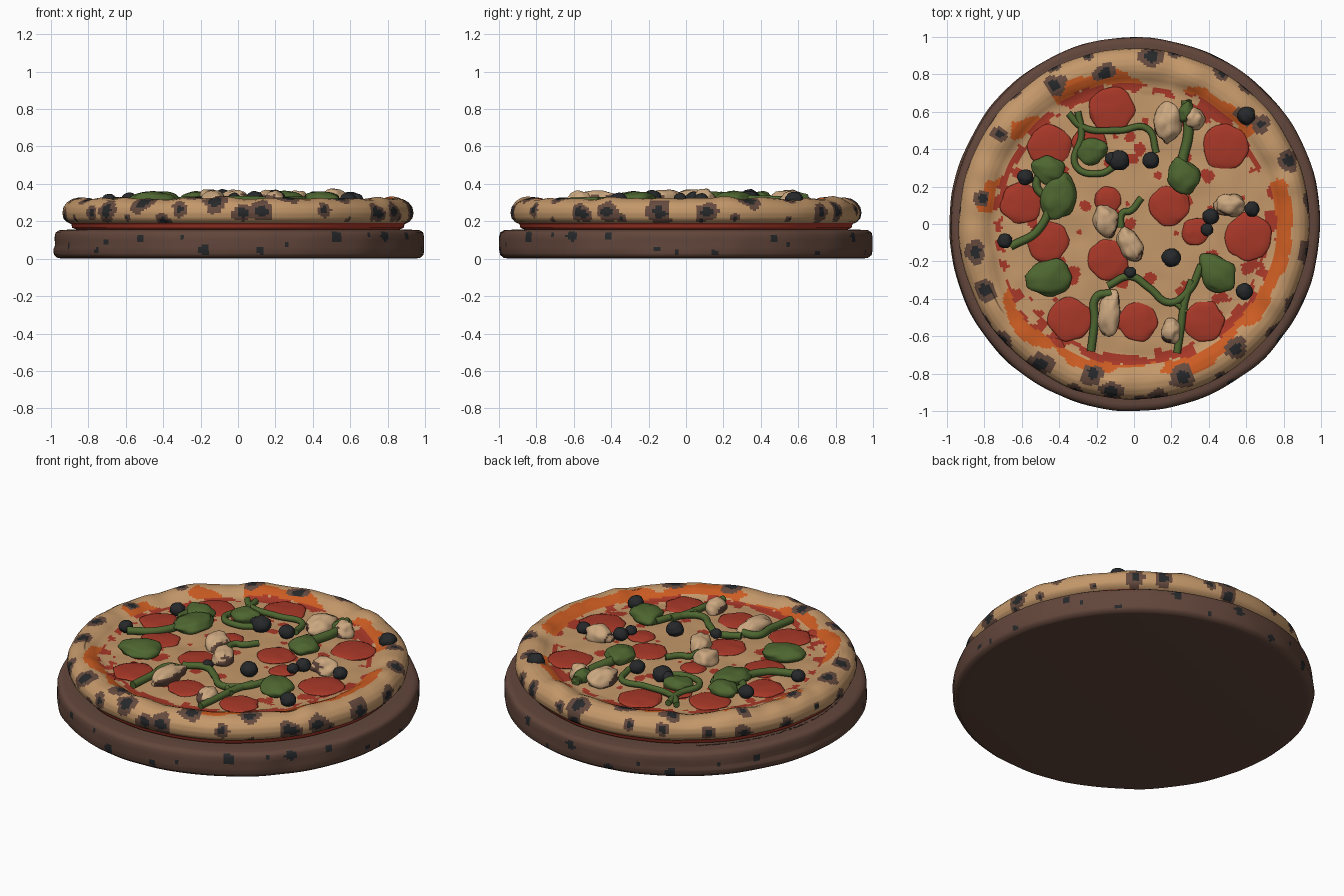
import bpy, bmesh, math, random
from mathutils import Vector, Matrix, noise

if "Cube" in bpy.data.objects:
    bpy.data.objects.remove(bpy.data.objects["Cube"])

random.seed(4)
TAU = math.tau


def material(name, rgb):
    m = bpy.data.materials.new(name)
    lin = [((c / 255 + 0.055) / 1.055) ** 2.4 for c in rgb]
    m.diffuse_color = (*lin, 1)
    m.use_nodes = True
    m.node_tree.nodes["Principled BSDF"].inputs["Base Color"].default_value = m.diffuse_color
    return m


TAN = material("baked dough", (196, 152, 106))
BROWN = material("toasted brown", (101, 74, 62))
BLACK = material("char black", (38, 40, 42))
RED = material("tomato red", (168, 56, 40))
ORANGE = material("melted orange", (204, 92, 34))
GREEN = material("leaf green", (78, 102, 48))
CREAM = material("mushroom cream", (204, 168, 128))
WOOD = material("dark wood", (98, 70, 59))


def finish(name, bm, mats, rule=None):
    me = bpy.data.meshes.new(name)
    bmesh.ops.recalc_face_normals(bm, faces=bm.faces)
    bm.normal_update()
    for f in bm.faces:
        f.smooth = True
        if rule:
            f.material_index = rule(f)
    bm.to_mesh(me)
    bm.free()
    for m in mats:
        me.materials.append(m)
    ob = bpy.data.objects.new(name, me)
    bpy.context.collection.objects.link(ob)
    return ob


def resample(profile, step):
    pts = []
    for (r0, z0), (r1, z1) in zip(profile, profile[1:]):
        n = max(1, round(math.hypot(r1 - r0, z1 - z0) / step))
        pts += [(r0 + (r1 - r0) * i / n, z0 + (z1 - z0) * i / n) for i in range(n)]
    return pts + [profile[-1]]


def lathe(profile, segs, warp):
    """Revolve a profile, moving each point by warp(r, z, angle)."""
    bm = bmesh.new()
    rings = []
    for r, z in profile:
        ring = []
        for i in range(segs):
            a = TAU * i / segs
            rr, zz = warp(r, z, a)
            ring.append(bm.verts.new((rr * math.cos(a), rr * math.sin(a), zz)))
        rings.append(ring)
    for p, q in zip(rings, rings[1:]):
        for i in range(segs):
            j = (i + 1) % segs
            bm.faces.new((p[i], p[j], q[j], q[i]))
    bm.faces.new(rings[0])
    bm.faces.new(rings[-1])
    return bm


def ring_noise(a, freq, seed):
    return noise.noise((math.cos(a) * freq, math.sin(a) * freq, seed))


def near(c, spots, grow=1.0):
    wob = 1 + 0.45 * noise.noise(c * 14)
    return any((c - p).length < s * grow * wob for p, s in spots)


# Board
def board_warp(r, z, a):
    if r < 0.9:
        return r, z
    dent = 0.02 * max(0, math.cos(a - math.radians(160))) ** 4
    return r - dent * (1 if z > 0.05 else 0.5) + 0.008 * ring_noise(a, 5, 3 + z * 6) - 0.003, z


board_dots = []
for k in range(30):
    a = TAU * (k + random.uniform(-0.4, 0.4)) / 30
    board_dots.append((Vector((math.cos(a), math.sin(a), random.uniform(0.02, 0.13))), random.uniform(0.012, 0.034)))
prof = resample([(0.94, 0), (0.975, 0.004), (0.995, 0.02), (1.0, 0.05), (1.0, 0.115), (0.994, 0.14),
                 (0.975, 0.152), (0.93, 0.155), (0.8, 0.155)], 0.012)
finish("board", lathe(prof, 320, board_warp), [WOOD, BLACK],
       lambda f: int(len(f.verts) == 4 and near(f.calc_center_median(), board_dots)))


# Pizza base: crust rim and cheese
def top_z(r):
    return 0.283 + 0.014 * max(0, 1 - (r / 0.7) ** 2)


def pizza_warp(r, z, a):
    if r > 0.7:
        k = min(1, (r - 0.7) / 0.1)
        r2 = r + k * (0.008 * ring_noise(a, 4, 9)) + (0.025 * ring_noise(a, 3, 2) if r < 0.84 else 0)
        up = max(0, z - 0.25) / 0.07
        return r2, z + k * up * 0.018 * ring_noise(a, 6, 5)
    return r, z + 0.008 * noise.noise((r * math.cos(a) * 7, r * math.sin(a) * 7, 1))


char = []
for deg in (7, 22, 38, 44, 60, 84, 101, 120, 146, 170, 190, 204, 221, 236, 254, 262, 278, 288, 309, 322, 333, 351):
    a, out = math.radians(deg), random.choice((0.82, 0.86, 0.9, 0.93))
    z = {0.82: 0.318, 0.86: 0.322, 0.9: 0.305, 0.93: 0.25}[out]
    char.append((Vector((out * math.cos(a), out * math.sin(a), z)), random.uniform(0.05, 0.072)))
for k in range(26):
    a = TAU * (k + random.random() * 0.7) / 26
    char.append((Vector((0.93 * math.cos(a), 0.93 * math.sin(a), random.uniform(0.2, 0.28))), random.uniform(0.02, 0.055)))
drops = []
for k in range(85):
    a, r = random.random() * TAU, 0.74 * math.sqrt(random.random())
    drops.append((Vector((r * math.cos(a), r * math.sin(a), top_z(r))), random.uniform(0.012, 0.036)))


def pizza_rule(f):
    c = f.calc_center_median()
    r = math.hypot(c.x, c.y)
    if c.z < 0.188:
        return 3
    if r > 0.79 and near(c, char):
        return 2 if near(c, char, 0.52) else 1
    n = noise.noise(c * 4.2 + Vector((5, 1, 0)))
    fine = noise.noise(c * 13)
    if r > 0.70 + 0.03 * fine and r < 0.815 + 0.09 * n + 0.03 * fine:
        if r < 0.755 + 0.03 * n:
            return 3 if fine > -0.15 else 0
        return 4 if n + 0.3 * fine > -0.12 else 0
    if r < 0.75 and near(c, drops):
        return 3
    return 0


prof = resample([(0.86, 0.155), (0.885, 0.165), (0.89, 0.185), (0.915, 0.197), (0.932, 0.215), (0.938, 0.245),
                 (0.932, 0.275), (0.912, 0.3), (0.885, 0.316), (0.85, 0.323), (0.82, 0.32), (0.79, 0.308),
                 (0.765, 0.293), (0.74, 0.285), (0.7, 0.283)], 0.012)
prof += [(r / 100, top_z(r / 100)) for r in [68.7 - 1.3 * i for i in range(53)] if r > 0.5]
finish("pizza_base", lathe(prof, 320, pizza_warp), [TAN, BROWN, BLACK, RED, ORANGE], pizza_rule)


def blob(name, x, y, size, turn, mats, lift=0.0, rule=None, bumpy=0.12, point=0.0):
    """Lumpy ellipsoid resting on the cheese; point pinches it into a leaf."""
    bm = bmesh.new()
    bmesh.ops.create_uvsphere(bm, u_segments=32, v_segments=16, radius=1)
    seed = Vector((x * 9, y * 9, 3))
    for v in bm.verts:
        v.co *= 1 + bumpy * noise.noise(v.co * 1.6 + seed)
        v.co.y *= 1 - point * v.co.x * (1 if v.co.x > 0 else 0.3)
        v.co = Vector([v.co[i] * size[i] for i in range(3)])
    z = top_z(math.hypot(x, y)) + lift
    bm.transform(Matrix.Translation((x, y, z)) @ Matrix.Rotation(math.radians(turn), 4, "Z"))
    finish(name, bm, mats, rule)


# Pepperoni slices
for x, y, r in [(-.12, .61, .12), (-.45, .42, .115), (-.60, .11, .11), (-.46, -.10, .11), (-.14, -.19, .11),
                (.19, .10, .105), (.49, .41, .12), (.61, -.07, .125), (.33, -.04, .075), (-.34, -.51, .115),
                (.02, -.52, .105), (.37, -.52, .11), (-.14, .13, .07), (-.43, -.67, .06), (-.24, .43, .09)]:
    blob("pepperoni", x, y, (r, r, 0.016), x * 300, [RED], 0.002, None, 0.16)

# Olives
for x, y, r in [(-.08, .34, .055), (.09, .34, .045), (-.58, .25, .043), (-.69, -.09, .04), (-.02, -.26, .032),
                (.20, -.18, .05), (.59, -.36, .045), (.41, .04, .043), (.39, -.03, .033), (.63, .08, .04),
                (.60, .58, .048), (-.12, .35, .035)]:
    blob("olive", x, y, (r, r, r * 0.85), 0, [BLACK], 0.03 if r < 0.048 or y < 0.5 else 0.035, None, 0.1)

# Mushroom pieces: cream tops with a brown skin low on one side
for x, y, a, b, t in [(.18, .54, .075, .105, 0), (.32, .56, .055, .06, 0), (-.15, .02, .065, .085, 10),
                      (-.02, -.11, .06, .095, 30), (.51, .10, .085, .06, 0), (-.13, -.48, .06, .125, -8),
                      (.20, -.57, .052, .07, 0)]:
    skin = Vector((0.55 if x < 0.1 else -0.55, -0.5, -0.55)).normalized()
    blob("mushroom", x, y, (a, b, 0.058), t, [CREAM, BROWN], 0.02,
         lambda f, s=skin: int(f.normal.dot(s) > 0.3), 0.25)

# Basil leaves
for x, y, a, b, t in [(-.40, .15, .125, .095, 70), (-.46, .29, .09, .075, 160), (-.46, -.29, .125, .10, 195),
                      (-.22, .39, .085, .07, 20), (.44, -.26, .115, .09, 130), (.26, .26, .10, .085, 110),
                      (.28, .60, .065, .04, 80)]:
    blob("leaf", x, y, (a, b, 0.042), t, [GREEN], 0.028, None, 0.18, 0.3)


# Stems
def stem(points, width):
    cu = bpy.data.curves.new("stem", "CURVE")
    cu.dimensions = "3D"
    cu.bevel_depth = width
    cu.bevel_resolution = 3
    cu.resolution_u = 8
    cu.use_fill_caps = True
    sp = cu.splines.new("BEZIER")
    sp.bezier_points.add(len(points) - 1)
    for p, (x, y) in zip(sp.bezier_points, points):
        p.co = (x, y, top_z(math.hypot(x, y)) + 0.022)
        p.handle_left_type = p.handle_right_type = "AUTO"
    cu.materials.append(GREEN)
    bpy.context.collection.objects.link(bpy.data.objects.new("stem", cu))


for pts, w in [([(-.30, .60), (-.28, .48), (-.31, .31), (-.18, .27), (-.10, .31)], .018),
               ([(-.35, .59), (-.28, .52), (-.08, .50), (.07, .51), (.12, .38)], .018),
               ([(-.50, .28), (-.52, .20), (-.46, .12), (-.51, -.03), (-.66, -.12)], .022),
               ([(-.14, -.33), (-.02, -.28), (.08, -.34), (.19, -.42), (.29, -.36), (.36, -.22)], .02),
               ([(.31, -.30), (.27, -.42), (.25, -.56), (.23, -.69)], .02),
               ([(.21, -.41), (.28, -.47)], .016),
               ([(-.12, -.37), (-.20, -.39), (-.21, -.52), (-.23, -.68)], .022),
               ([(.28, .66), (.29, .48), (.26, .34), (.25, .22)], .027),
               ([(.04, .14), (-.02, .07), (-.06, .06), (-.07, -.02)], .018)]:
    stem(pts, w)
